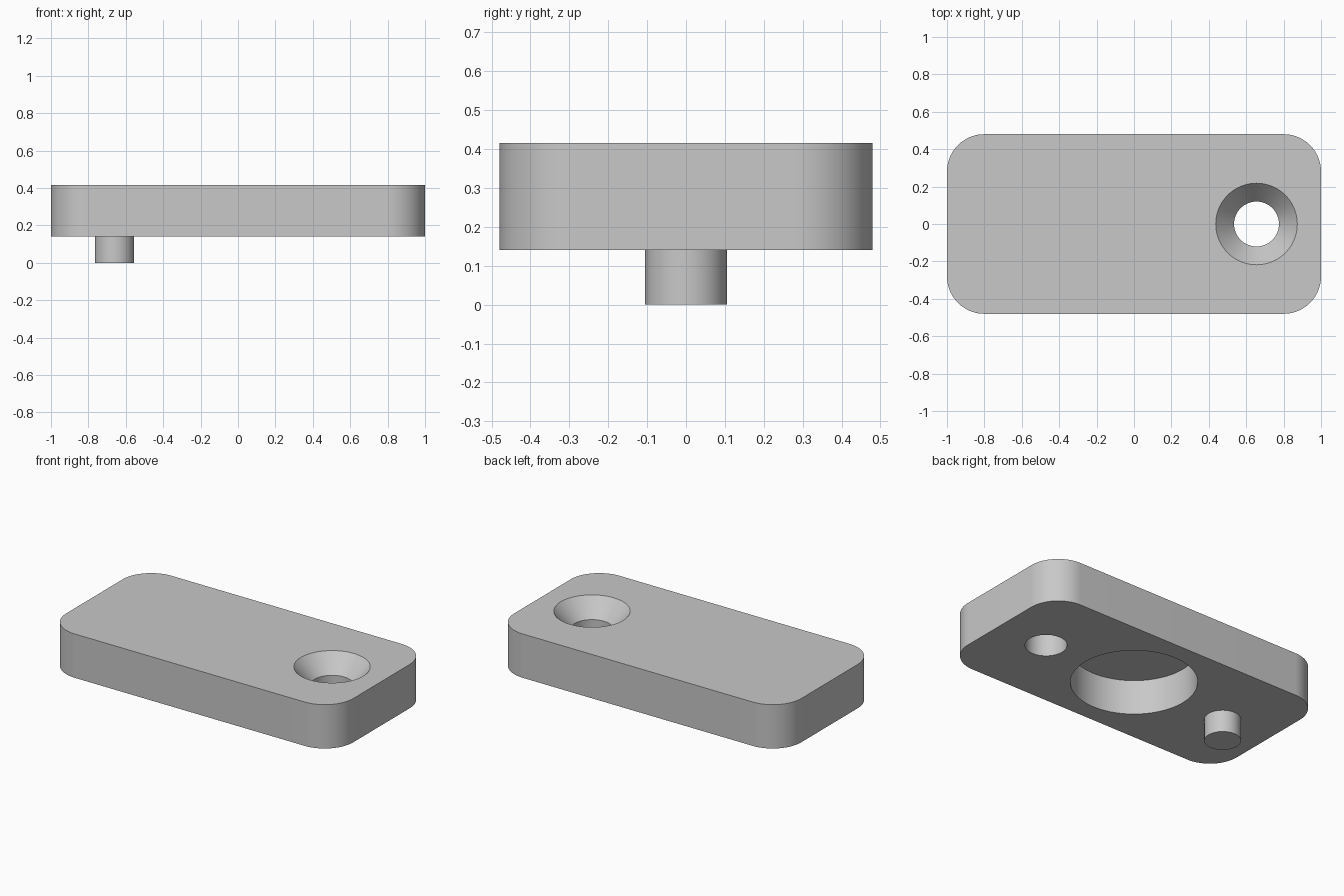
import bpy, bmesh, math

old = bpy.data.objects.get("Cube")
if old:
    bpy.data.objects.remove(old, do_unlink=True)

BOTTOM, TOP = 0.14, 0.416
HALF_X, HALF_Y, CORNER = 1.0, 0.48, 0.2
HOLE_X, PEG_X = 0.655, -0.66

grey = bpy.data.materials.new("plain_grey")
grey.use_nodes = True
colour = (0.58, 0.58, 0.58, 1)
grey.diffuse_color = colour
grey.node_tree.nodes["Principled BSDF"].inputs["Base Color"].default_value = colour


def add_object(name, bm):
    bmesh.ops.recalc_face_normals(bm, faces=bm.faces)
    mesh = bpy.data.meshes.new(name)
    bm.to_mesh(mesh)
    bm.free()
    mesh.materials.append(grey)
    obj = bpy.data.objects.new(name, mesh)
    bpy.context.collection.objects.link(obj)
    return obj


def cone(name, x, low, high, r_low, r_high):
    bm = bmesh.new()
    bmesh.ops.create_cone(bm, cap_ends=True, segments=96, radius1=r_low,
                          radius2=r_high, depth=high - low)
    bmesh.ops.translate(bm, verts=bm.verts, vec=(x, 0, (low + high) / 2))
    return add_object(name, bm)


def combine(target, tool, operation):
    mod = target.modifiers.new(tool.name, "BOOLEAN")
    mod.operation, mod.solver, mod.object = operation, "EXACT", tool
    tool.hide_render = True
    bpy.ops.object.select_all(action="DESELECT")
    bpy.context.view_layer.objects.active = target
    target.select_set(True)
    bpy.ops.object.modifier_apply(modifier=mod.name)
    bpy.data.objects.remove(tool, do_unlink=True)


# Plate: rounded rectangle outline, extruded upwards
bm = bmesh.new()
outline = []
steps = 24
for quarter, (sx, sy) in enumerate([(1, 1), (-1, 1), (-1, -1), (1, -1)]):
    for i in range(steps + 1):
        a = (quarter + i / steps) * math.pi / 2
        outline.append(bm.verts.new((sx * (HALF_X - CORNER) + CORNER * math.cos(a),
                                     sy * (HALF_Y - CORNER) + CORNER * math.sin(a),
                                     BOTTOM)))
base = bm.faces.new(outline)
side = bmesh.ops.extrude_face_region(bm, geom=[base], use_keep_orig=True)
raised = [v for v in side["geom"] if isinstance(v, bmesh.types.BMVert)]
bmesh.ops.translate(bm, verts=raised, vec=(0, 0, TOP - BOTTOM))
plate = add_object("plate_with_peg", bm)

# Countersunk through hole
combine(plate, cone("through_hole", HOLE_X, 0, 0.6, 0.12, 0.12), "DIFFERENCE")
depth, flare, extra = 0.11, 0.098, 0.05
combine(plate, cone("countersink", HOLE_X, TOP - depth, TOP + extra, 0.12,
                    0.12 + flare * (depth + extra) / depth), "DIFFERENCE")

# Round blind pocket underneath
combine(plate, cone("round_pocket", 0, 0, BOTTOM + 0.22, 0.363, 0.363), "DIFFERENCE")

# Locating peg under the other end
combine(plate, cone("peg", PEG_X, 0, BOTTOM + 0.05, 0.105, 0.105), "UNION")

# Smooth curved walls, sharp rims
plate.select_set(True)
bpy.context.view_layer.objects.active = plate
bpy.ops.object.shade_smooth_by_angle(angle=math.radians(25))
